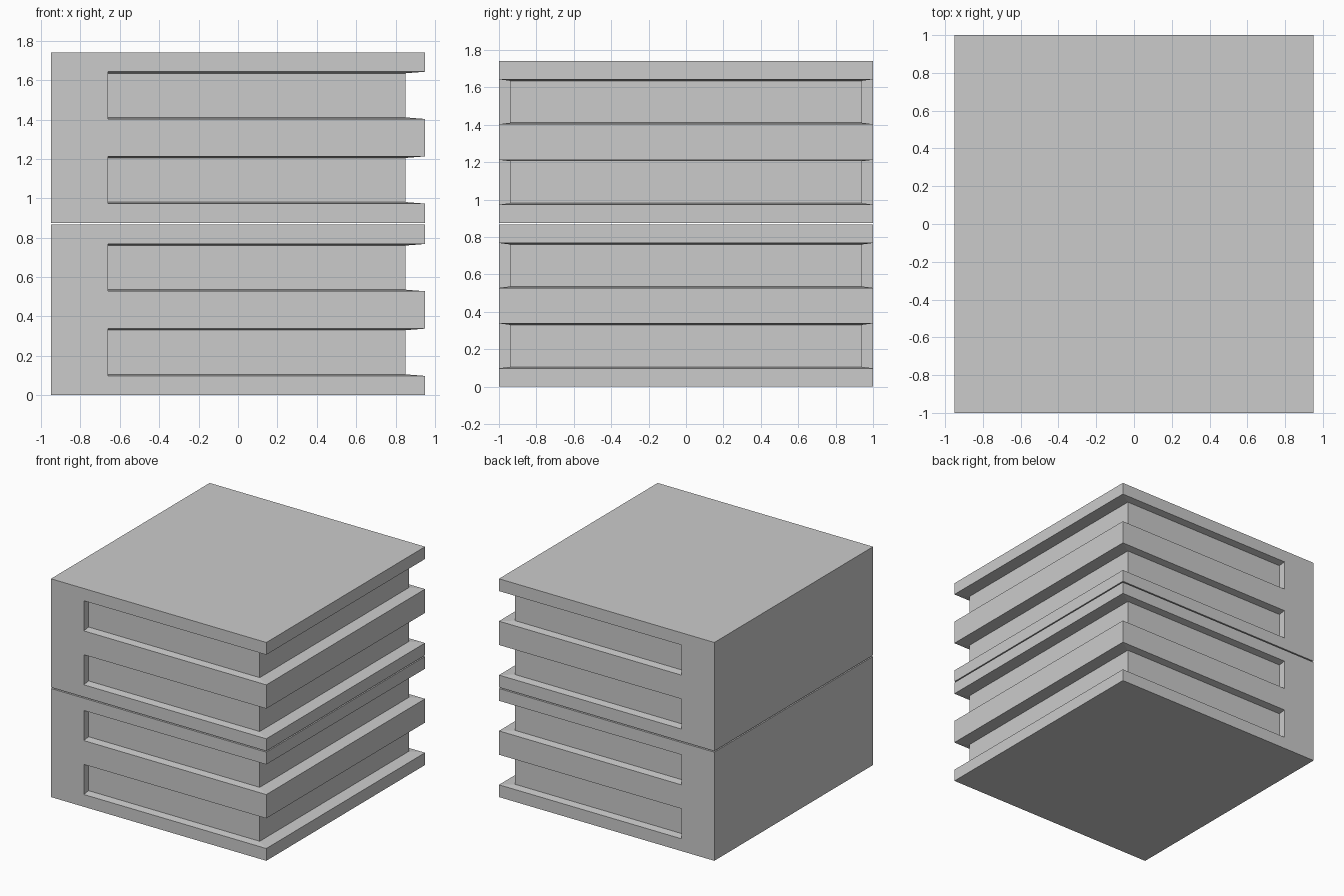
import bpy, bmesh, math

if "Cube" in bpy.data.objects:
    bpy.data.objects.remove(bpy.data.objects["Cube"])

HEIGHT, STEP = 0.866, 0.875      # crate height and stacking pitch
GROOVES = [(0.098, 0.338), (0.528, 0.768)]
TAPER = 0.008                    # slope of groove sills

# Plan outlines share the same topology: full size, and pinched in on three sides
FULL = [(-.95, -1), (-.66, -1), (-.66, -1), (.95, -1),
        (.95, 1), (-.66, 1), (-.66, 1), (-.95, 1)]
PINCHED = [(-.95, -1), (-.66, -1), (-.66, -.94), (.85, -.94),
           (.85, .94), (-.66, .94), (-.66, 1), (-.95, 1)]


def add_crate(name, base):
    # Stack the outlines as layers and loft between them
    layers = [(FULL, 0)]
    for low, high in GROOVES:
        layers += [(FULL, low), (PINCHED, low + TAPER),
                   (PINCHED, high - TAPER), (FULL, high)]
    layers.append((FULL, HEIGHT))

    bm = bmesh.new()
    rings = [[bm.verts.new((x, y, z)) for x, y in outline] for outline, z in layers]
    for a, b in zip(rings, rings[1:]):
        for i in range(8):
            j = (i + 1) % 8
            bm.faces.new((a[i], a[j], b[j], b[i]))
    bm.faces.new(rings[0][::-1])
    bm.faces.new(rings[-1])

    # Clean up collapsed edges and merge coplanar wall strips
    bmesh.ops.remove_doubles(bm, verts=bm.verts, dist=1e-4)
    bmesh.ops.dissolve_degenerate(bm, dist=1e-4, edges=bm.edges)
    bmesh.ops.dissolve_limit(bm, angle_limit=math.radians(0.5),
                             verts=bm.verts, edges=bm.edges)
    bmesh.ops.recalc_face_normals(bm, faces=bm.faces)

    mesh = bpy.data.meshes.new(name)
    bm.to_mesh(mesh)
    bm.free()
    obj = bpy.data.objects.new(name, mesh)
    obj.location.z = base
    bpy.context.collection.objects.link(obj)


# Two identical grooved crates with a thin gap between
add_crate("lower_crate", 0)
add_crate("upper_crate", STEP)
